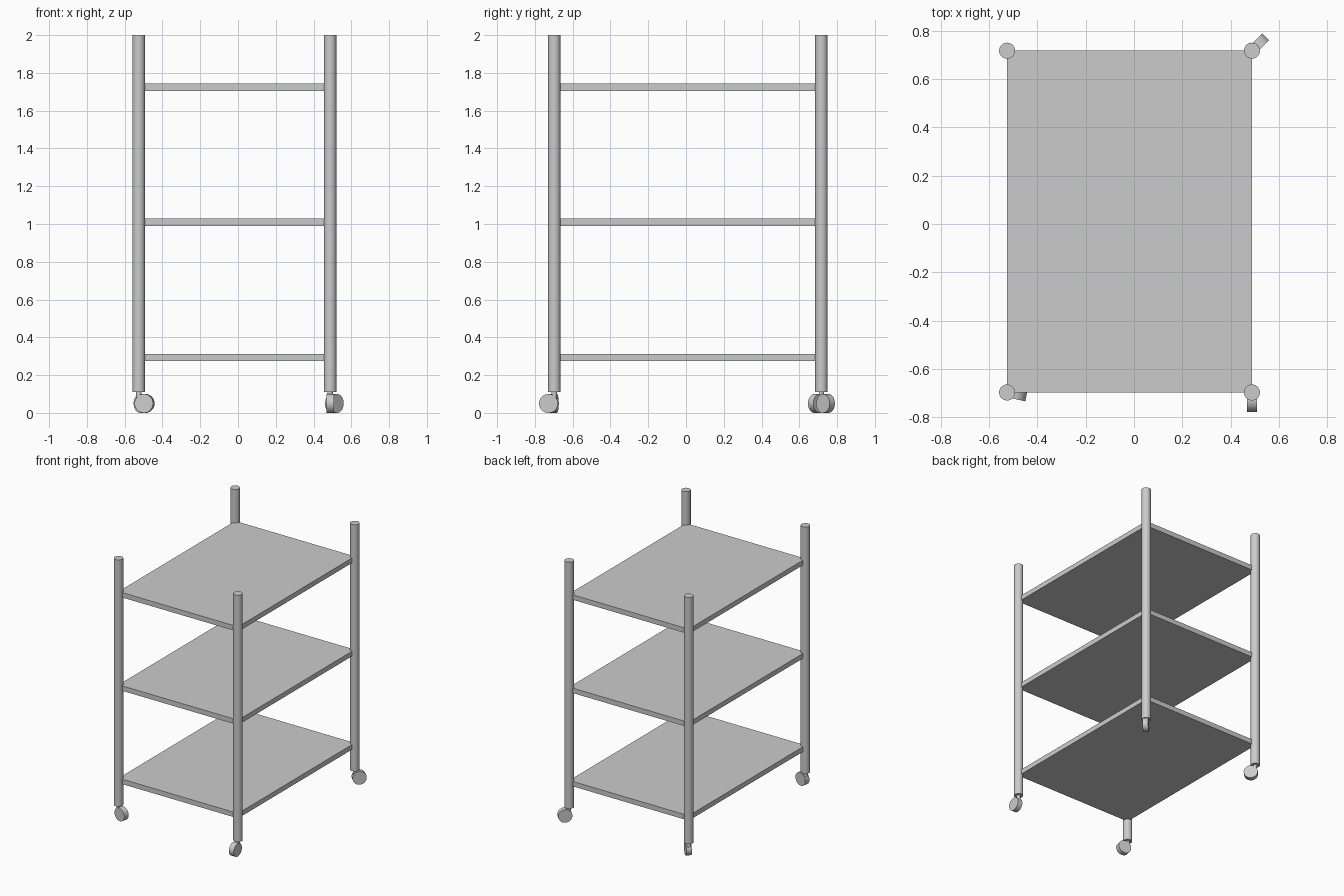
import bpy
import math
from mathutils import Matrix, Vector

cube = bpy.data.objects.get("Cube")
if cube:
    bpy.data.objects.remove(cube, do_unlink=True)

# Single bare metal colour
grey = bpy.data.materials.new("light grey metal")
grey.use_nodes = True
colour = (0.6, 0.6, 0.6, 1.0)
grey.diffuse_color = colour
grey.node_tree.nodes["Principled BSDF"].inputs["Base Color"].default_value = colour

RIGHT, LEFT = -0.525, 0.488
FRONT, BACK = -0.697, 0.717
POST_BOTTOM, TOP = 0.11, 2.0
WHEEL_R, WHEEL_W, TRAIL = 0.05, 0.04, 0.031


def finish(name, smooth=False):
    obj = bpy.context.object
    obj.name = name
    obj.data.materials.append(grey)
    if smooth:
        bpy.ops.object.shade_smooth_by_angle(angle=math.radians(40))
    return obj


def rod(name, x, y, z0, z1, radius):
    bpy.ops.mesh.primitive_cylinder_add(vertices=48, radius=radius, depth=z1 - z0,
                                        location=(x, y, (z0 + z1) / 2))
    return finish(name, True)


def shelf(name, z0, thickness=0.038):
    bpy.ops.mesh.primitive_cube_add(
        size=1, location=((LEFT + RIGHT) / 2, (FRONT + BACK) / 2, z0 + thickness / 2))
    obj = finish(name)
    obj.data.transform(Matrix.Diagonal((LEFT - RIGHT, BACK - FRONT, thickness, 1)))


def caster(name, x, y, degrees):
    """Swivel stem under the post with a wheel trailing in the given direction."""
    heading = math.radians(degrees)
    rod(name + "_stem", x, y, 0.05, POST_BOTTOM + 0.01, 0.014)
    centre = Vector((x + TRAIL * math.cos(heading), y + TRAIL * math.sin(heading), WHEEL_R))
    bpy.ops.mesh.primitive_cylinder_add(vertices=48, radius=WHEEL_R, depth=WHEEL_W,
                                        location=centre,
                                        rotation=(math.pi / 2, 0, heading))
    finish(name + "_wheel", True)


# Three shelves
for label, height in (("bottom", 0.275), ("middle", 0.99), ("top", 1.705)):
    shelf(label + "_shelf", height)

# Corner posts, each on a caster swivelled its own way
corners = (
    ("front_right", RIGHT, FRONT, -12),
    ("front_left", LEFT, FRONT, -90),
    ("back_right", RIGHT, BACK, -45),
    ("back_left", LEFT, BACK, 45),
)
for label, x, y, swivel in corners:
    rod(label + "_post", x, y, POST_BOTTOM, TOP, 0.033)
    caster(label + "_caster", x, y, swivel)
